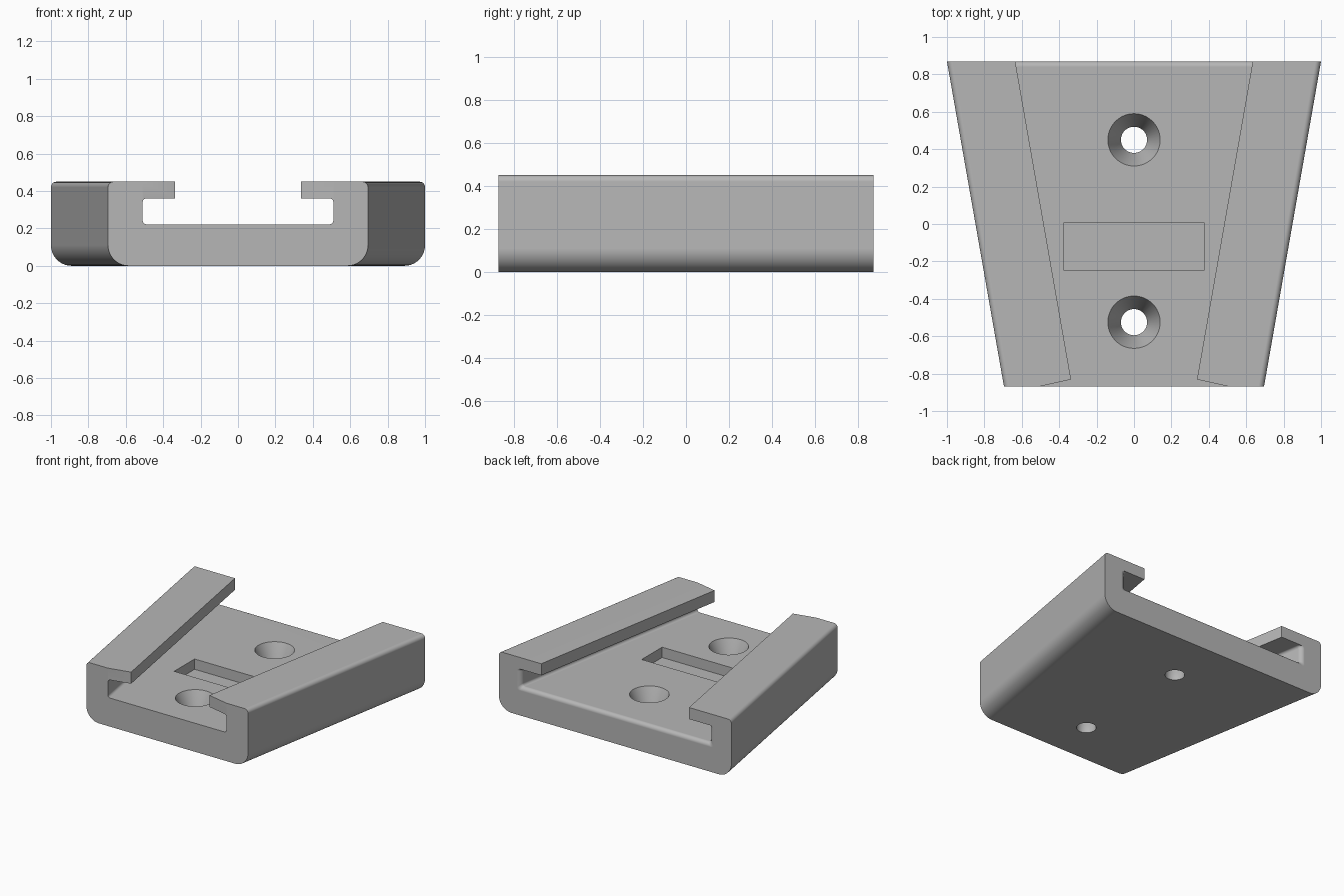
import bpy, bmesh, math

if "Cube" in bpy.data.objects:
    bpy.data.objects.remove(bpy.data.objects["Cube"])

grey = bpy.data.materials.new("plain grey")
grey.use_nodes = True
grey.diffuse_color = (0.47, 0.47, 0.47, 1)
grey.node_tree.nodes["Principled BSDF"].inputs["Base Color"].default_value = grey.diffuse_color

HALF_LEN, FRONT_W, BACK_W = 0.87, 0.695, 1.0
HEIGHT, FLOOR, LIP_Z = 0.45, 0.222, 0.36
LIP_X, SLOT_X = 0.33, 0.51      # half widths at the front end
MOUTH_R = 0.03                  # rounding of the slot at the back end


def arc(cx, cz, r, start, end, n):
    angles = [math.radians(start + (end - start) * i / n) for i in range(n + 1)]
    return [(cx + r * math.cos(a), cz + r * math.sin(a)) for a in angles]


def section(shift, grow):
    """Closed C-shaped cross-section; grow widens the slot."""
    wall, floor = SLOT_X + grow, FLOOR - grow
    half = arc(FRONT_W - 0.11, 0.11, 0.11, -90, 0, 10)
    half += arc(FRONT_W - 0.03, HEIGHT - 0.03, 0.03, 0, 90, 5)
    half += [(LIP_X, HEIGHT), (LIP_X, LIP_Z)]
    half += arc(wall - 0.02, LIP_Z - 0.02, 0.02, 90, 0, 4)
    half += arc(wall - 0.02, floor + 0.02, 0.02, 0, -90, 4)
    half = [(x + shift, z) for x, z in half]
    return half + [(-x, z) for x, z in reversed(half)]


def make_object(name, bm):
    bmesh.ops.recalc_face_normals(bm, faces=bm.faces)
    mesh = bpy.data.meshes.new(name)
    bm.to_mesh(mesh)
    bm.free()
    mesh.materials.append(grey)
    obj = bpy.data.objects.new(name, mesh)
    bpy.context.collection.objects.link(obj)
    return obj


def loft(name, rings):
    bm = bmesh.new()
    loops = [[bm.verts.new(p) for p in ring] for ring in rings]
    for a, b in zip(loops, loops[1:]):
        for i in range(len(a)):
            j = (i + 1) % len(a)
            bm.faces.new((a[i], a[j], b[j], b[i]))
    bm.faces.new(loops[0])
    bm.faces.new(loops[-1])
    return make_object(name, bm)


# Tapered channel body with a rounded slot mouth at the back
stations = [(-HALF_LEN, 0)]
for i in range(7):
    t = math.radians(15 * i)
    stations.append((HALF_LEN - MOUTH_R * (1 - math.sin(t)), MOUTH_R * (1 - math.cos(t))))
rings = []
for y, grow in stations:
    shift = (BACK_W - FRONT_W) * (y + HALF_LEN) / (2 * HALF_LEN)
    rings.append([(x, y, z) for x, z in section(shift, grow)])
body = loft("tapered_channel_bracket", rings)

cutters = []

# Countersunk screw holes
for y in (0.45, -0.525):
    profile = [(0.07, -0.1), (0.07, 0.06), (0.14, FLOOR), (0.14, 0.3)]
    cutters.append(loft("screw_hole_cutter", [
        [(r * math.cos(k * math.tau / 48), y + r * math.sin(k * math.tau / 48), z)
         for k in range(48)] for r, z in profile]))

# Shallow rectangular pocket in the floor
pocket = [(-0.377, -0.245), (0.377, -0.245), (0.377, 0.005), (-0.377, 0.005)]
cutters.append(loft("pocket_cutter", [[(x, y, z) for x, y in pocket] for z in (FLOOR - 0.08, 0.3)]))

# Angled front ends of the two lips
for side in (-1, 1):
    wedge = [(0.285, -0.82), (0.555, -0.88), (0.285, -0.88)]
    cutters.append(loft("lip_end_cutter", [[(side * x, y, z) for x, y in wedge] for z in (0.34, 0.5)]))

bpy.ops.object.select_all(action='DESELECT')
bpy.context.view_layer.objects.active = body
body.select_set(True)
for cutter in cutters:
    mod = body.modifiers.new("cut", 'BOOLEAN')
    mod.operation, mod.solver, mod.object = 'DIFFERENCE', 'EXACT', cutter
    bpy.ops.object.modifier_apply(modifier=mod.name)
    bpy.data.objects.remove(cutter)

# Smooth fillets, crisp edges
bpy.ops.object.shade_smooth_by_angle(angle=math.radians(30))
normals = body.modifiers.new("flat_face_normals", 'WEIGHTED_NORMAL')
normals.keep_sharp = True
